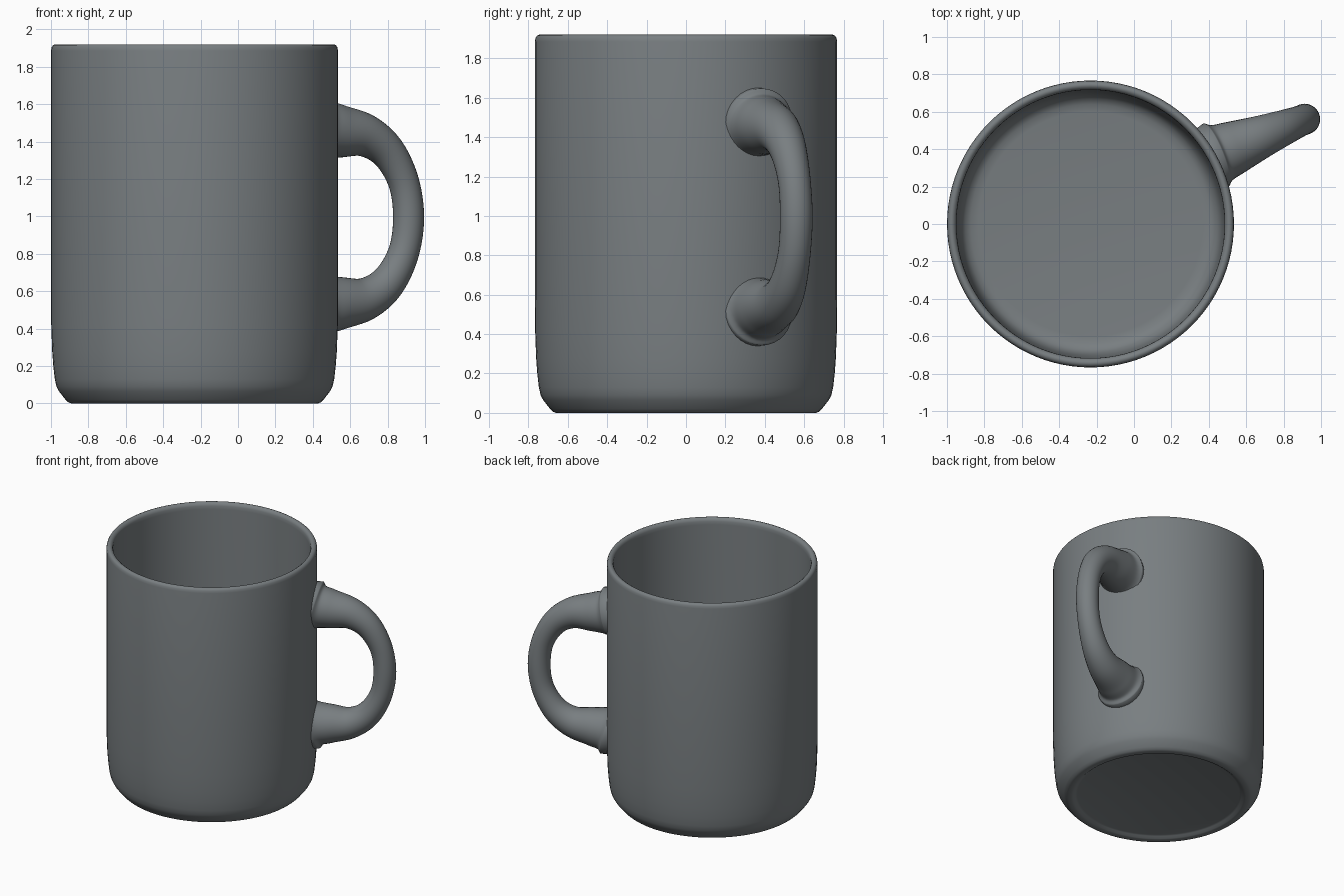
import bpy, bmesh, math
from mathutils import Vector

if "Cube" in bpy.data.objects:
    bpy.data.objects.remove(bpy.data.objects["Cube"])

CX, SEG, MID = -0.2325, 96, 0.995   # body axis, lathe segments, handle mid height

mat = bpy.data.materials.new("slate_grey")
mat.diffuse_color = (0.19, 0.21, 0.22, 1)
mat.use_nodes = True
mat.node_tree.nodes["Principled BSDF"].inputs["Base Color"].default_value = mat.diffuse_color


def finish(bm, name, angle):
    bmesh.ops.recalc_face_normals(bm, faces=bm.faces)
    me = bpy.data.meshes.new(name)
    bm.to_mesh(me)
    bm.free()
    me.materials.append(mat)
    ob = bpy.data.objects.new(name, me)
    bpy.context.collection.objects.link(ob)
    bpy.ops.object.select_all(action='DESELECT')
    ob.select_set(True)
    bpy.context.view_layer.objects.active = ob
    bpy.ops.object.shade_smooth_by_angle(angle=math.radians(angle))
    return ob


def loft(bm, rings):
    for a, b in zip(rings, rings[1:]):
        n = len(a)
        for i in range(n):
            j = (i + 1) % n
            bm.faces.new((a[i], a[j], b[j], b[i]))
    bm.faces.new(rings[0])
    bm.faces.new(rings[-1])


# Mug body: one lathed (radius, height) profile from underside to inner floor
profile = [(0.59, 0.02), (0.605, 0.015), (0.62, 0.003), (0.635, 0.0), (0.66, 0.0),
           (0.675, 0.006), (0.69, 0.02), (0.725, 0.065), (0.738, 0.09),
           (0.747, 0.13), (0.755, 0.2), (0.761, 0.28), (0.766, 0.42),
           (0.767, 0.6), (0.767, 1.885), (0.764, 1.903), (0.757, 1.915),
           (0.745, 1.92), (0.735, 1.918), (0.724, 1.91), (0.718, 1.895),
           (0.717, 1.87), (0.717, 0.5), (0.712, 0.3), (0.703, 0.19),
           (0.69, 0.135), (0.67, 0.105), (0.64, 0.088), (0.60, 0.083)]
bm = bmesh.new()
rings = []
for r, z in profile:
    rings.append([bm.verts.new((CX + r * math.cos(2 * math.pi * i / SEG),
                                r * math.sin(2 * math.pi * i / SEG), z))
                  for i in range(SEG)])
loft(bm, rings)
finish(bm, "mug_body", 50)

# Handle: tapered round tube along (x, height offset, radius), mirrored in z
half = [(0.435, 0.475, 0.185), (0.47, 0.468, 0.158), (0.54, 0.46, 0.143),
        (0.68, 0.437, 0.115), (0.80, 0.35, 0.095), (0.885, 0.19, 0.083)]
keys = half + [(0.912, 0.0, 0.083)] + [(x, -z, r) for x, z, r in reversed(half)]
keys = [Vector((x, 0.37 + (x - 0.44) * 0.4025, MID + z, r)) for x, z, r in keys]
path = []
STEPS = 6
for i in range(len(keys) - 1):
    p0, p1, p2 = keys[max(i - 1, 0)], keys[i], keys[i + 1]
    p3 = keys[min(i + 2, len(keys) - 1)]
    for s in range(STEPS):
        t = s / STEPS
        path.append(0.5 * (2 * p1 + (p2 - p0) * t
                           + (2 * p0 - 5 * p1 + 4 * p2 - p3) * t * t
                           + (3 * p1 - p0 - 3 * p2 + p3) * t ** 3))
path.append(keys[-1])

bm = bmesh.new()
side = Vector((0.4025, -1, 0)).normalized()
rings, N = [], 32
for i, p in enumerate(path):
    tan = path[min(i + 1, len(path) - 1)].xyz - path[max(i - 1, 0)].xyz
    up = side.cross(tan.normalized())
    ring = []
    for k in range(N):
        a = 2 * math.pi * k / N
        v = p.xyz + p.w * (side * math.cos(a) + up * math.sin(a))
        # seat the end rings on the wall, and keep the rest out of the cup
        d = math.hypot(v.x - CX, v.y)
        if d < 0.758 or i in (0, len(path) - 1):
            v.x, v.y = CX + (v.x - CX) * 0.758 / d, v.y * 0.758 / d
        ring.append(bm.verts.new(v))
    rings.append(ring)
loft(bm, rings)
finish(bm, "handle", 80)
